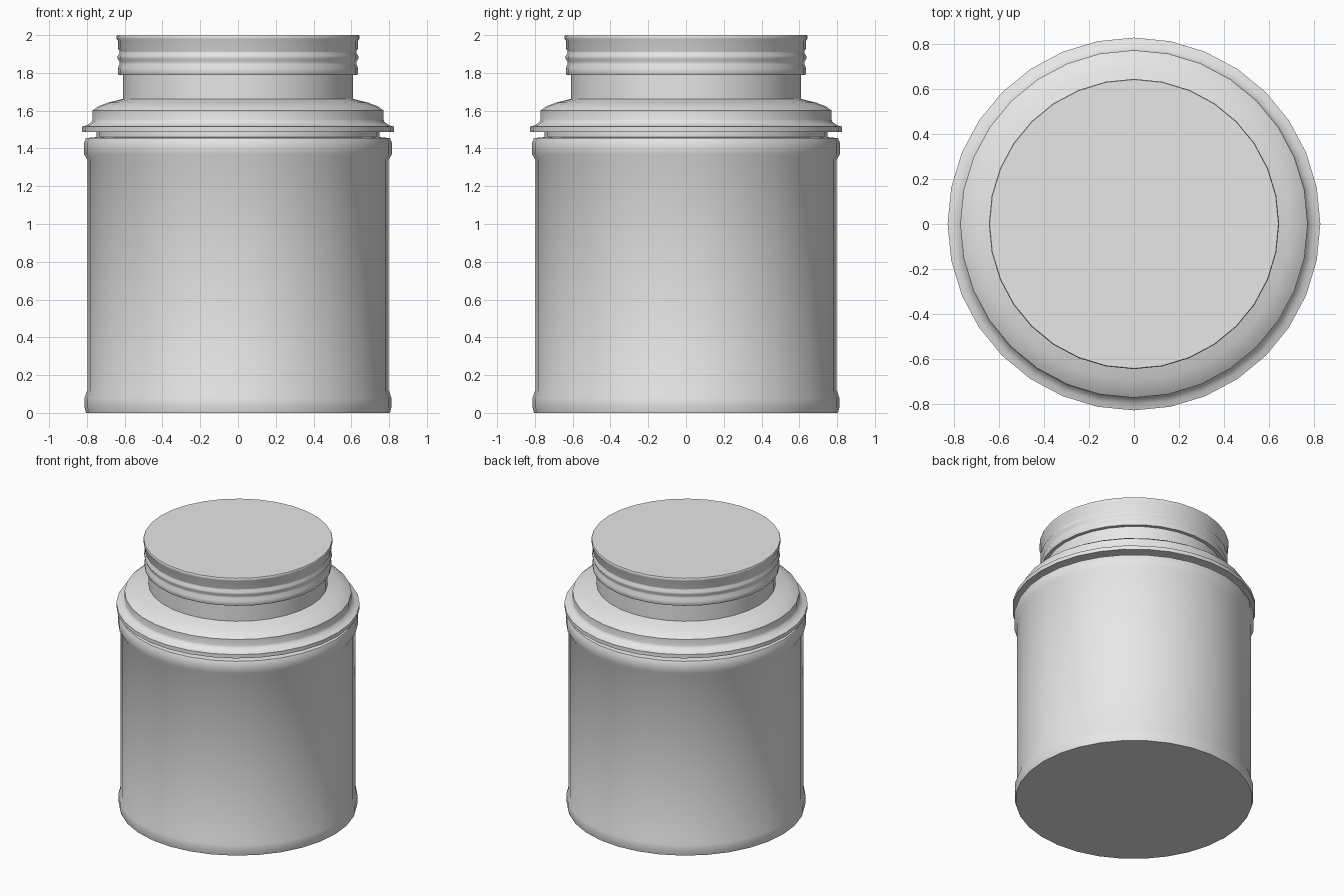
import bpy
import bmesh
import math

cube = bpy.data.objects.get("Cube")
if cube:
    bpy.data.objects.remove(cube, do_unlink=True)

SIDES = 32

grey = bpy.data.materials.new("plain_grey")
grey.use_nodes = True
colour = (0.8, 0.8, 0.8, 1)
grey.diffuse_color = colour
bsdf = next(n for n in grey.node_tree.nodes if n.type == "BSDF_PRINCIPLED")
bsdf.inputs["Base Color"].default_value = colour


def turned(name, profile):
    """Closed solid of revolution from (radius, height) points, bottom to top."""
    bm = bmesh.new()
    rings = []
    for radius, height in profile:
        angles = [2 * math.pi * i / SIDES for i in range(SIDES)]
        rings.append([bm.verts.new((radius * math.cos(a), radius * math.sin(a), height))
                      for a in angles])
    for low, high in zip(rings, rings[1:]):
        for i in range(SIDES):
            j = (i + 1) % SIDES
            bm.faces.new((low[i], low[j], high[j], high[i]))
    bm.faces.new(rings[0][::-1])
    bm.faces.new(rings[-1])
    for face in bm.faces:
        face.smooth = True
    mesh = bpy.data.meshes.new(name)
    bm.to_mesh(mesh)
    bm.free()
    mesh.set_sharp_from_angle(angle=math.radians(50))
    mesh.materials.append(grey)
    obj = bpy.data.objects.new(name, mesh)
    bpy.context.collection.objects.link(obj)
    return obj


# Body with a bead at the foot and at the top edge
turned("jar_body", [
    (0.805, 0), (0.812, 0.03), (0.812, 0.08), (0.798, 0.12),
    (0.798, 1.34), (0.815, 1.37), (0.815, 1.43), (0.805, 1.455), (0.75, 1.46)])

# Narrow joint between body and shoulder
turned("joint_ring", [(0.75, 1.45), (0.75, 1.50)])

# Flared rim, stepped shoulder and neck
turned("shoulder_and_neck", [
    (0.75, 1.487), (0.826, 1.487), (0.826, 1.515), (0.80, 1.523), (0.775, 1.54),
    (0.77, 1.555), (0.77, 1.602), (0.74, 1.623), (0.69, 1.642), (0.608, 1.663),
    (0.608, 1.80)])

# Ridged lid
turned("lid", [
    (0.632, 1.79), (0.636, 1.80), (0.636, 1.825), (0.627, 1.845), (0.627, 1.86),
    (0.637, 1.875), (0.637, 1.89), (0.627, 1.905), (0.627, 1.915),
    (0.636, 1.93), (0.636, 1.97), (0.643, 1.98), (0.643, 1.995), (0.64, 2.0)])
